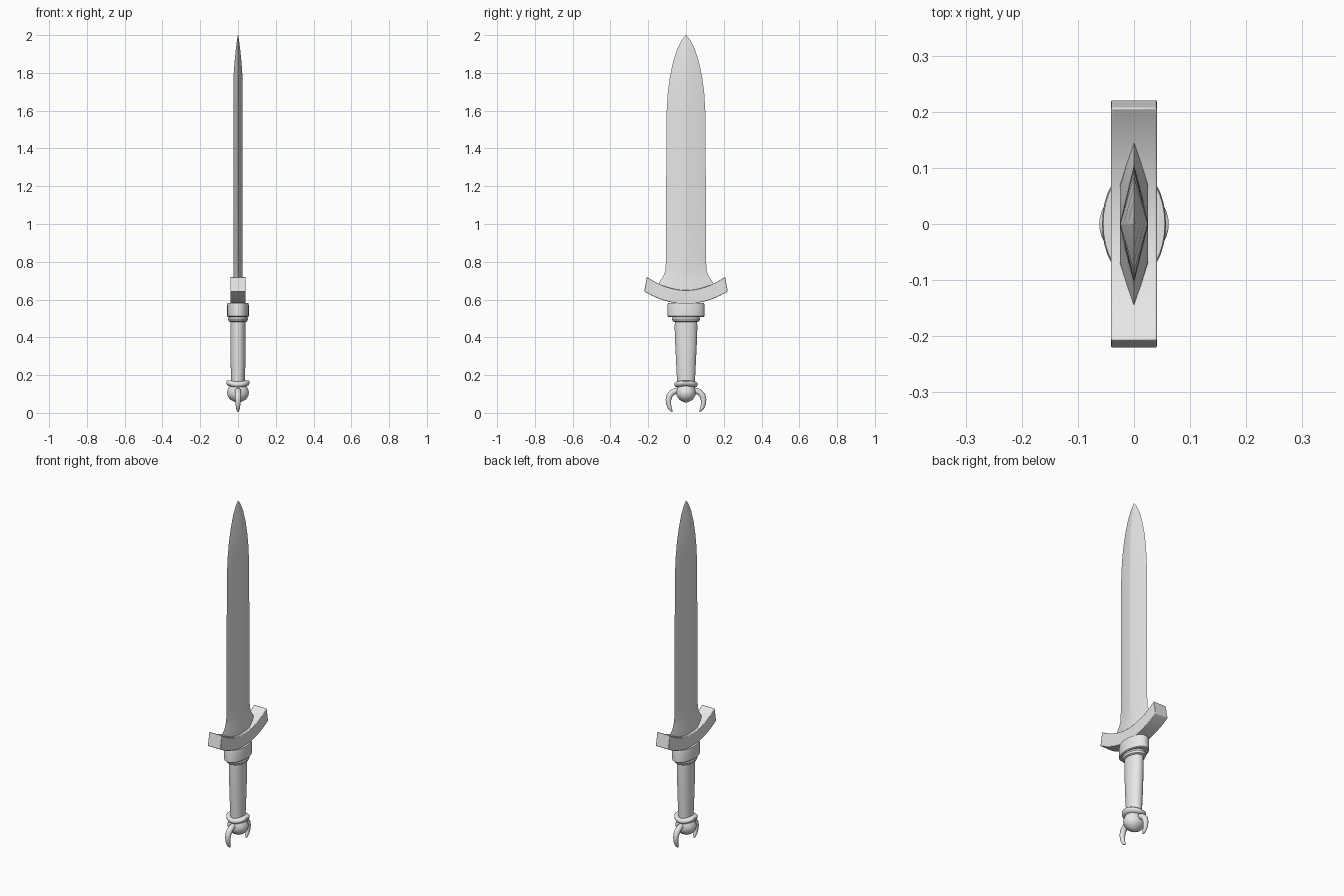
import bpy, bmesh, math
from mathutils import Vector

cube = bpy.data.objects.get("Cube")
if cube:
    bpy.data.objects.remove(cube, do_unlink=True)

steel = bpy.data.materials.new("pale_grey")
steel.use_nodes = True
GREY = (0.8, 0.8, 0.8, 1)
steel.diffuse_color = GREY
steel.node_tree.nodes["Principled BSDF"].inputs["Base Color"].default_value = GREY


def loft(name, rings, angle=35, bevel=0):
    """Join equal-sized rings of points and cap both ends."""
    bm = bmesh.new()
    loops = [[bm.verts.new(p) for p in ring] for ring in rings]
    n = len(loops[0])
    for a, b in zip(loops, loops[1:]):
        for i in range(n):
            j = (i + 1) % n
            bm.faces.new((a[i], a[j], b[j], b[i]))
    bm.faces.new(loops[0])
    bm.faces.new(loops[-1])
    bmesh.ops.remove_doubles(bm, verts=bm.verts, dist=0.0001)
    bmesh.ops.recalc_face_normals(bm, faces=bm.faces)
    mesh = bpy.data.meshes.new(name)
    bm.to_mesh(mesh)
    bm.free()
    mesh.materials.append(steel)
    obj = bpy.data.objects.new(name, mesh)
    bpy.context.collection.objects.link(obj)
    bpy.ops.object.select_all(action="DESELECT")
    obj.select_set(True)
    bpy.context.view_layer.objects.active = obj
    bpy.ops.object.shade_smooth_by_angle(angle=math.radians(angle))
    if bevel:
        mod = obj.modifiers.new("soft_edges", "BEVEL")
        mod.width = bevel
        mod.segments = 2
    return obj


def ellipse(rx, ry, z, n=32):
    turns = [2 * math.pi * i / n for i in range(n)]
    return [(rx * math.cos(t), ry * math.sin(t), z) for t in turns]


def turned(name, profile, angle=35):
    """Oval turned part from (z, x radius, y radius) rows."""
    return loft(name, [ellipse(rx, ry, z) for z, rx, ry in profile], angle)


# Blade: diamond section, with a flat that opens toward the flared base
outline = [(0.64, 0.158, 0.025, 0.075), (0.67, 0.152, 0.025, 0.065),
           (0.695, 0.14, 0.025, 0.045), (0.72, 0.122, 0.025, 0.025),
           (0.75, 0.11, 0.025, 0.01), (0.8, 0.106, 0.025, 0.002),
           (1.2, 0.105, 0.025, 0.002), (1.6, 0.102, 0.025, 0.002),
           (1.7, 0.096, 0.025, 0.002), (1.78, 0.085, 0.024, 0.002),
           (1.86, 0.068, 0.018, 0.002), (1.93, 0.045, 0.011, 0.001),
           (1.975, 0.022, 0.005, 0.001), (2.0, 0.001, 0.001, 0.0005)]
loft("blade", [[(0, w, z), (-t, f, z), (-t, -f, z),
                (0, -w, z), (t, -f, z), (t, f, z)] for z, w, t, f in outline], 20)

# Curved cross guard
guard = []
for i in range(25):
    s = i / 12 - 1
    top, low = (0.207 * s, 0.65 + 0.07 * s * s), (0.221 * s, 0.577 + 0.066 * s * s)
    guard.append([(-0.041, *low), (0.041, *low), (0.041, *top), (-0.041, *top)])
loft("cross_guard", guard, 35, 0.003)

# Collar, stepped band and grip
turned("collar", [(0.508, 0.054, 0.093), (0.512, 0.057, 0.098),
                  (0.57, 0.057, 0.098), (0.582, 0.055, 0.095)])
turned("collar_band", [(0.482, 0.045, 0.062), (0.486, 0.05, 0.07),
                       (0.497, 0.053, 0.075), (0.503, 0.049, 0.072), (0.515, 0.049, 0.072)])
turned("grip", [(0.15, 0.036, 0.047), (0.2, 0.037, 0.049), (0.28, 0.04, 0.053),
                (0.38, 0.041, 0.058), (0.45, 0.041, 0.06), (0.49, 0.041, 0.059)])

# Pommel ring, swept upward at both sides
ring = []
for z, r in [(0.138, 0.042), (0.14, 0.055), (0.148, 0.062), (0.158, 0.062),
             (0.166, 0.055), (0.17, 0.042)]:
    ring.append([(x, y, z + 3 * x * x - 0.003) for x, y, z in ellipse(r, r, z)])
loft("pommel_ring", ring, 50)

# Rounded pommel with a blunt point
turned("pommel", [(0.054, 0.002, 0.002), (0.06, 0.022, 0.02), (0.072, 0.043, 0.037),
                  (0.09, 0.055, 0.049), (0.108, 0.058, 0.053),
                  (0.125, 0.054, 0.05), (0.145, 0.043, 0.043)], 50)

# Pair of hooked claws
path = [(0.035, 0.118, 0.016), (0.055, 0.117, 0.016), (0.073, 0.108, 0.016),
        (0.087, 0.092, 0.016), (0.093, 0.07, 0.015), (0.092, 0.048, 0.013),
        (0.087, 0.03, 0.011), (0.08, 0.016, 0.008), (0.073, 0.005, 0.002)]
for side, label in ((1, "back"), (-1, "front")):
    rings = []
    for i, (y, z, r) in enumerate(path):
        a, b = path[max(i - 1, 0)], path[min(i + 1, len(path) - 1)]
        d = Vector((b[0] - a[0], b[1] - a[1])).normalized()
        rings.append([(r * px, side * (y - d.y * r * py), z + d.x * r * py)
                      for px, py, _ in ellipse(1, 1, 0, 12)])
    loft("claw_" + label, rings, 50)
